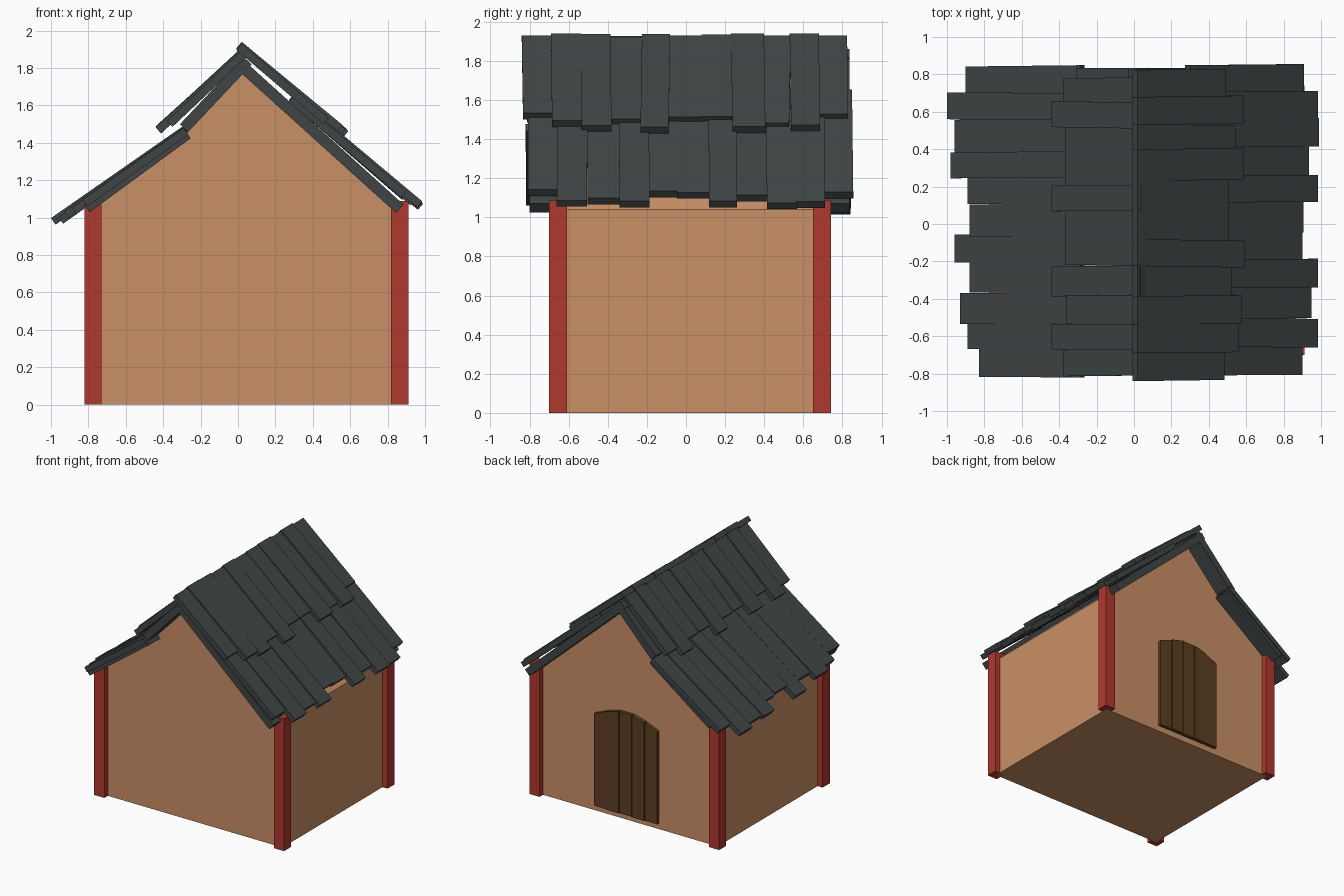
import bpy, bmesh, math, random
from mathutils import Vector

if "Cube" in bpy.data.objects:
    bpy.data.objects.remove(bpy.data.objects["Cube"])

random.seed(4)

def material(name, rgb):
    m = bpy.data.materials.new(name)
    m.diffuse_color = (*rgb, 1)
    m.use_nodes = True
    m.node_tree.nodes["Principled BSDF"].inputs["Base Color"].default_value = m.diffuse_color
    return m

WALL = material("tan plaster", (0.584, 0.279, 0.133))
RED = material("red paint", (0.434, 0.040, 0.027))
SLATE = material("dark slate", (0.050, 0.060, 0.060))
WOOD = material("dark brown wood", (0.107, 0.047, 0.015))

def finish(bm, name, mat):
    bmesh.ops.recalc_face_normals(bm, faces=bm.faces)
    me = bpy.data.meshes.new(name)
    bm.to_mesh(me)
    bm.free()
    me.materials.append(mat)
    ob = bpy.data.objects.new(name, me)
    bpy.context.collection.objects.link(ob)
    return ob

def prism(bm, profile, y0, y1, skew=0.0):
    """Extrude an x-z outline along y."""
    a = [bm.verts.new((x, y0 - (skew if i in (1, 2) else 0), z)) for i, (x, z) in enumerate(profile)]
    b = [bm.verts.new((x, y1 - (skew if i in (1, 2) else 0), z)) for i, (x, z) in enumerate(profile)]
    bm.faces.new(a)
    bm.faces.new(b)
    n = len(a)
    for i in range(n):
        bm.faces.new((a[i], a[(i + 1) % n], b[(i + 1) % n], b[i]))

def board(bm, top, low, y0, y1, thick, skew=0.0):
    """Sloping board whose upper surface runs from top to low in x-z."""
    t, l = Vector(top), Vector(low)
    d = (l - t).normalized()
    n = Vector((-d.y, d.x))
    if n.y < 0:
        n = -n
    prism(bm, [t, l, l - n * thick, t - n * thick], y0, y1, skew)

# Walls: one solid body with a gable at each end
bm = bmesh.new()
prism(bm, [(-0.775, 0), (0.865, 0), (0.865, 1.04), (0.025, 1.80),
           (-0.31, 1.41), (-0.775, 1.05)], -0.655, 0.695)
finish(bm, "walls", WALL)

# Corner posts
bm = bmesh.new()
for x, h in ((-0.775, 1.07), (0.865, 1.09)):
    for y in (-0.655, 0.695):
        prism(bm, [(x - .046, 0), (x + .046, 0), (x + .046, h), (x - .046, h)],
              y - .046, y + .046)
finish(bm, "corner_posts", RED)

# Gable edge boards under the shingles, front and back
bm = bmesh.new()
for y0, y1 in ((-0.80, -0.65), (0.69, 0.835)):
    board(bm, (0.01, 1.86), (0.885, 1.07), y0, y1, 0.06)
    board(bm, (0.03, 1.86), (-0.31, 1.50), y0, y1, 0.06)
    board(bm, (-0.28, 1.46), (-0.82, 1.065), y0, y1, 0.045)
finish(bm, "gable_boards", SLATE)

# Roof rows: upper line start, reference lower end, plank edges in y, plank end x
ROWS = {
    "roof_left_lower": ((-0.29, 1.485), (-0.99, 0.985),
        [-.82, -.67, -.53, -.37, -.21, -.065, .105, .25, .385, .555, .695, .845],
        [-.83, -.89, -.93, -.88, -.96, -.88, -.89, -.98, -.96, -1.0, -.90]),
    "roof_right_lower": ((0.30, 1.655), (0.99, 1.06),
        [-.81, -.655, -.505, -.345, -.195, -.05, .115, .255, .41, .56, .705, .845],
        [.90, .985, .95, .985, .90, .905, .985, .935, .99, .985, .91]),
    "roof_left_upper": ((0.035, 1.915), (-0.44, 1.465),
        [-.81, -.675, -.54, -.38, -.225, -.10, .07, .205, .35, .51, .645, .78],
        [-.38, -.44, -.36, -.44, -.37, -.37, -.44, -.37, -.37, -.44, -.38]),
    "roof_right_upper": ((0.02, 1.935), (0.59, 1.445),
        [-.84, -.69, -.54, -.39, -.225, -.085, .08, .23, .395, .53, .675, .82],
        [.485, .56, .575, .525, .59, .505, .505, .585, .545, .585, .49]),
}
for name, (top, low, ys, ends) in ROWS.items():
    bm = bmesh.new()
    slope = (low[1] - top[1]) / (low[0] - top[0])
    longest = max(abs(e) for e in ends)
    for i, x in enumerate(ends):
        # long planks ride a little higher than their short neighbours
        lift = 0.018 if longest - abs(x) < 0.035 else 0.0
        end = (x, top[1] + slope * (x - top[0]) + lift + random.uniform(-.006, .006))
        start = (top[0], top[1] + lift * 0.5 + random.uniform(-.008, .0))
        board(bm, start, end, ys[i], ys[i + 1] + 0.004, 0.043, random.uniform(-.008, .008))
    finish(bm, name, SLATE)

# Plank door with a shallow arched top, on the back wall
bm = bmesh.new()
x0, x1, count = -0.245, 0.335, 5
w = (x1 - x0) / count
def arch(x):
    return 0.895 - 0.085 * abs((x - 0.045) / 0.29) ** 1.6
for i in range(count):
    a, b = x0 + i * w + 0.003, x0 + (i + 1) * w - 0.003
    bottom = 0.05
    prism(bm, [(a, bottom), (b, bottom), (b, arch(b)), (a, arch(a))],
          0.685, 0.722 + (0.006 if i % 2 else 0))
finish(bm, "door_planks", WOOD)
